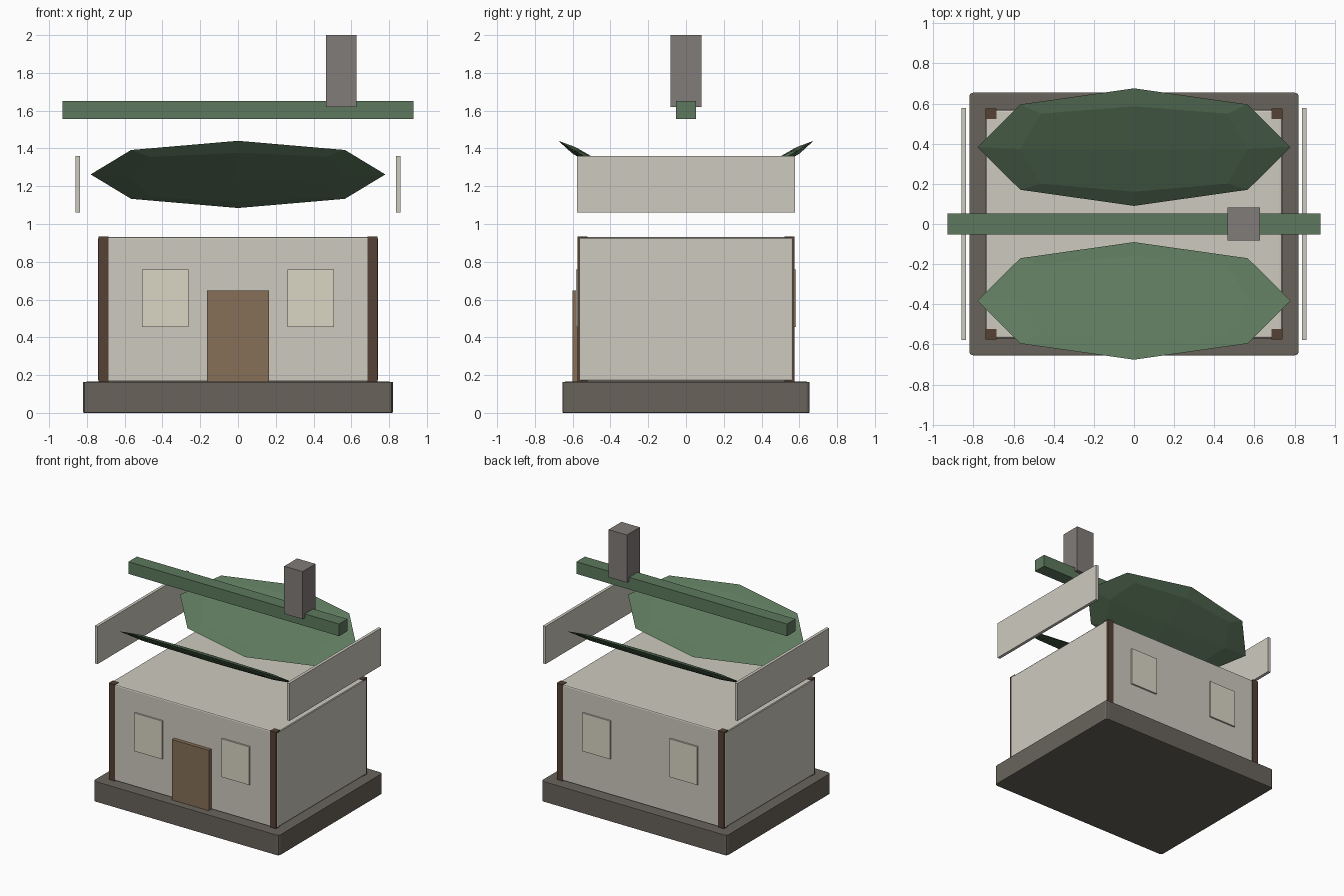
import bpy, bmesh, math
from mathutils import Matrix, Vector

if "Cube" in bpy.data.objects:
    bpy.data.objects.remove(bpy.data.objects["Cube"])


def material(name, r, g, b):
    m = bpy.data.materials.new(name)
    m.diffuse_color = (r, g, b, 1)
    m.use_nodes = True
    m.node_tree.nodes["Principled BSDF"].inputs["Base Color"].default_value = m.diffuse_color
    return m


STONE = material("stone", 0.14, 0.125, 0.105)
PLASTER = material("plaster", 0.61, 0.59, 0.52)
TIMBER = material("dark_timber", 0.09, 0.053, 0.036)
DOOR = material("door_wood", 0.24, 0.16, 0.095)
GLASS = material("window_pane", 0.70, 0.67, 0.56)
GREEN = material("roof_green", 0.11, 0.19, 0.11)
BRICK = material("chimney_stone", 0.22, 0.20, 0.19)


def box(name, lo, hi, mat, bevel=0.0, tilt=0.0):
    """Box between two corners; the bevel is proportional to each dimension."""
    lo, hi = Vector(lo), Vector(hi)
    bm = bmesh.new()
    bmesh.ops.create_cube(bm, size=1)
    if bevel:
        bmesh.ops.bevel(bm, geom=bm.edges[:], offset=bevel, segments=2,
                        profile=0.5, affect='EDGES')
    bm.transform(Matrix.Diagonal((hi - lo).to_4d()))
    mesh = bpy.data.meshes.new(name)
    bm.to_mesh(mesh)
    bm.free()
    mesh.materials.append(mat)
    ob = bpy.data.objects.new(name, mesh)
    ob.location = (lo + hi) / 2
    ob.rotation_euler.x = tilt
    bpy.context.collection.objects.link(ob)
    return ob


# Foundation and walls
box("foundation", (-0.82, -0.655, 0), (0.82, 0.655, 0.165), STONE, 0.013)
box("walls", (-0.74, -0.57, 0.165), (0.74, 0.57, 0.932), PLASTER, 0.011)

# Corner posts
for sx in (-1, 1):
    for sy in (-1, 1):
        c = Vector((sx * 0.712, sy * 0.549, 0.55))
        h = Vector((0.0265, 0.0265, 0.385))
        box("corner_post", c - h, c + h, TIMBER)

# Door and windows on front and back
box("door", (-0.163, -0.60, 0.165), (0.163, -0.56, 0.647), DOOR)
for side, y in (("front", -0.57), ("back", 0.57)):
    for x in (-0.385, 0.385):
        box(side + "_window", (x - 0.122, y - 0.013, 0.455),
            (x + 0.122, y + 0.013, 0.76), GLASS)

# Floating gable boards
for s in (-1, 1):
    box("gable_board", (s * 0.848 - 0.012, -0.577, 1.06),
        (s * 0.848 + 0.012, 0.577, 1.36), PLASTER)

# Roof panels: thin boxes rounded into facetted lenses
for s in (-1, 1):
    panel = box("roof_panel", (-0.929, s * 0.383 - 0.408, 1.2325),
                (0.929, s * 0.383 + 0.408, 1.2925), GREEN,
                tilt=s * math.radians(31.3))
    sub = panel.modifiers.new("rounding", 'SUBSURF')
    sub.levels = sub.render_levels = 1

# Ridge beam and chimney
box("ridge_beam", (-0.93, -0.053, 1.555), (0.93, 0.053, 1.652), GREEN)
box("chimney", (0.465, -0.081, 1.62), (0.627, 0.081, 2.0), BRICK)
